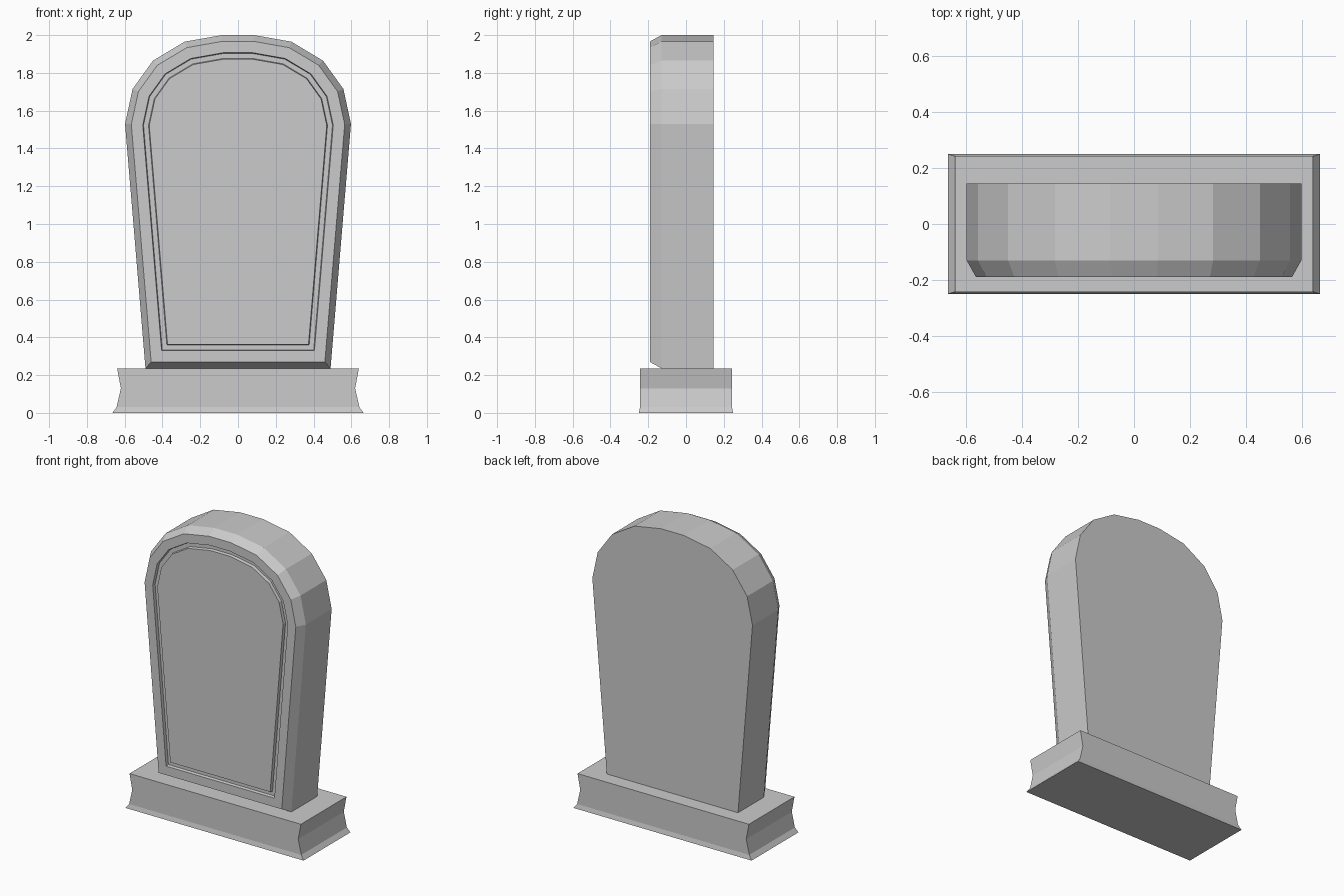
import bpy, bmesh

if "Cube" in bpy.data.objects:
    bpy.data.objects.remove(bpy.data.objects["Cube"])


def finish(bm, name):
    bmesh.ops.recalc_face_normals(bm, faces=bm.faces[:])
    mesh = bpy.data.meshes.new(name)
    bm.to_mesh(mesh)
    bm.free()
    obj = bpy.data.objects.new(name, mesh)
    bpy.context.collection.objects.link(obj)
    return obj


def bridge(bm, loops):
    for a, b in zip(loops, loops[1:]):
        n = len(a)
        for i in range(n):
            j = (i + 1) % n
            bm.faces.new((a[i], a[j], b[j], b[i]))


# Plinth: rectangular sections (z, half width, half depth), waisted ends
bm = bmesh.new()
loops = []
for z, x, y in [(0, 0.665, 0.25), (0.03, 0.643, 0.243),
                (0.13, 0.62, 0.243), (0.236, 0.64, 0.243)]:
    loops.append([bm.verts.new((sx * x, sy * y, z))
                  for sx, sy in [(-1, -1), (1, -1), (1, 1), (-1, 1)]])
bridge(bm, loops)
bm.faces.new(loops[0][::-1])
bm.faces.new(loops[-1])
finish(bm, "plinth")

# Headstone: mirrored arched outline, extruded front to back
half = [(0.49, 0.236), (0.598, 1.53), (0.558, 1.715),
        (0.45, 1.865), (0.283, 1.965), (0.085, 2.0)]
outline = half + [(-x, z) for x, z in reversed(half)]
bm = bmesh.new()
front = [bm.verts.new((x, -0.13, z)) for x, z in outline]
back = [bm.verts.new((x, 0.145, z)) for x, z in outline]
bridge(bm, [front, back])
face = bm.faces.new(front)
bm.faces.new(back[::-1])
bmesh.ops.recalc_face_normals(bm, faces=bm.faces[:])

# Chamfered edge, border, and engraved groove: (inset, y of inner loop)
for inset, y in [(0.033, -0.19), (0.06, -0.19), (0.004, -0.17),
                 (0.026, -0.17), (0.004, -0.19)]:
    bmesh.ops.inset_region(bm, faces=[face], thickness=inset,
                           use_even_offset=True, use_boundary=True)
    for v in face.verts:
        v.co.y = y
finish(bm, "headstone")
